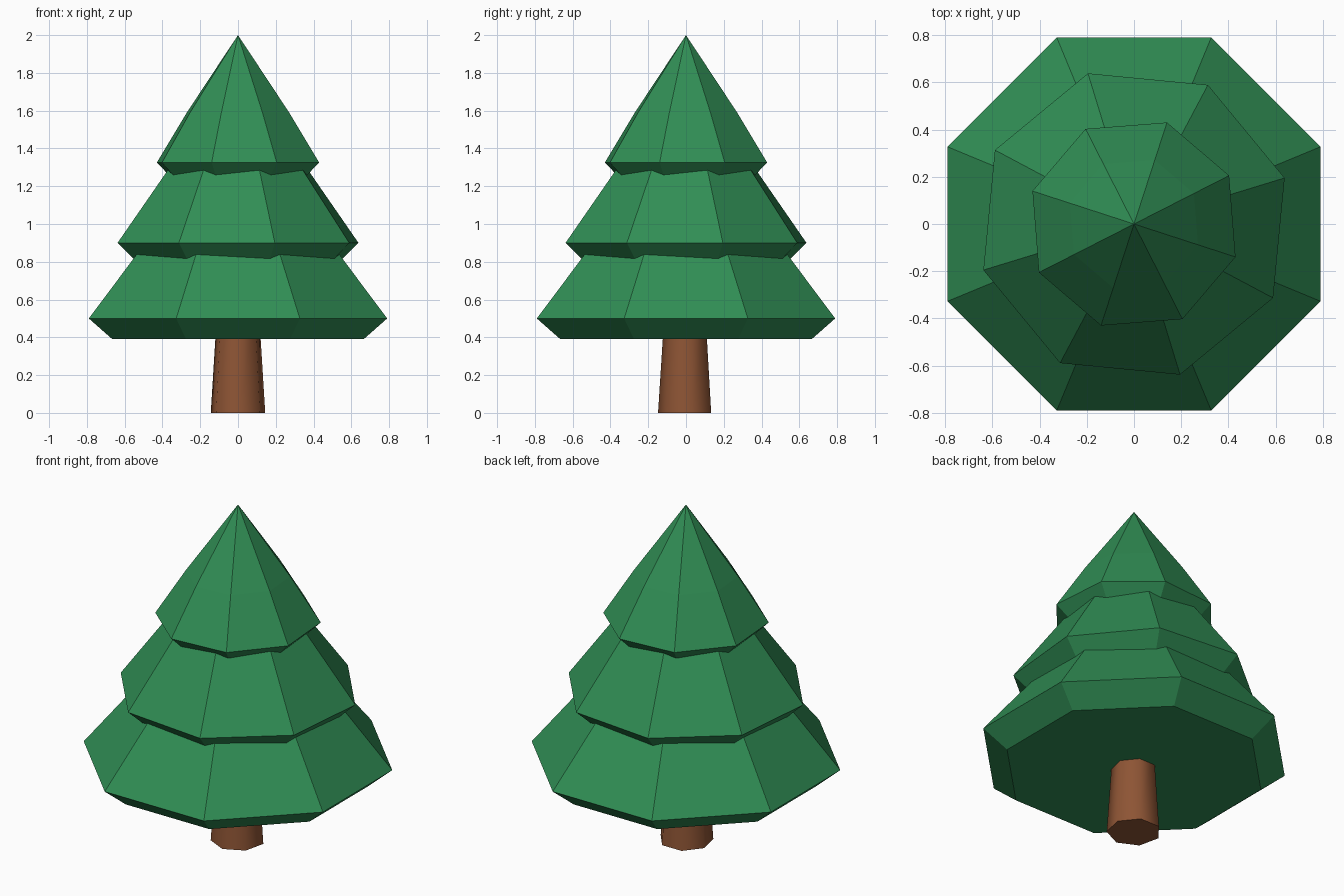
import bpy, bmesh, math

if "Cube" in bpy.data.objects:
    bpy.data.objects.remove(bpy.data.objects["Cube"])


def material(name, color):
    m = bpy.data.materials.new(name)
    m.diffuse_color = color
    m.use_nodes = True
    m.node_tree.nodes["Principled BSDF"].inputs["Base Color"].default_value = m.diffuse_color
    return m


def ring_solid(name, profile, sides, turn, mat):
    """Closed solid from (radius, z) rings; a zero radius closes to a point."""
    bm = bmesh.new()
    prev = None
    for r, z in profile:
        if r == 0:
            ring = [bm.verts.new((0, 0, z))]
        else:
            angles = [math.radians(turn) + math.tau * i / sides for i in range(sides)]
            ring = [bm.verts.new((r * math.cos(a), r * math.sin(a), z)) for a in angles]
        if prev is None:
            bm.faces.new(ring[::-1])
        else:
            for i in range(sides):
                j = (i + 1) % sides
                if len(ring) == 1:
                    bm.faces.new((prev[i], prev[j], ring[0]))
                else:
                    bm.faces.new((prev[i], prev[j], ring[j], ring[i]))
        prev = ring
    if len(prev) > 1:
        bm.faces.new(prev)
    bmesh.ops.recalc_face_normals(bm, faces=bm.faces)
    mesh = bpy.data.meshes.new(name)
    bm.to_mesh(mesh)
    bm.free()
    mesh.materials.append(mat)
    obj = bpy.data.objects.new(name, mesh)
    bpy.context.collection.objects.link(obj)
    return obj


green = material("needles", (0.03, 0.27, 0.09, 1))
brown = material("bark", (0.27, 0.09, 0.035, 1))

# Seven-sided tapered trunk, a corner facing the front
trunk = ring_solid("trunk", [(0.148, 0), (0.116, 0.5)], 7, -90, brown)
bpy.context.view_layer.objects.active = trunk
trunk.select_set(True)
bpy.ops.object.shade_smooth_by_angle(angle=math.radians(60))

# Three overlapping octagonal tiers, each turned a little
ring_solid("lower_branches",
           [(0.72, 0.39), (0.855, 0.5), (0.45, 1.0)], 8, 22.5, green)
ring_solid("middle_branches",
           [(0.56, 0.80), (0.667, 0.9), (0.32, 1.38)], 8, 17, green)
ring_solid("upper_branches",
           [(0.375, 1.25), (0.452, 1.325), (0.285, 1.59), (0, 2.0)], 8, 27, green)
